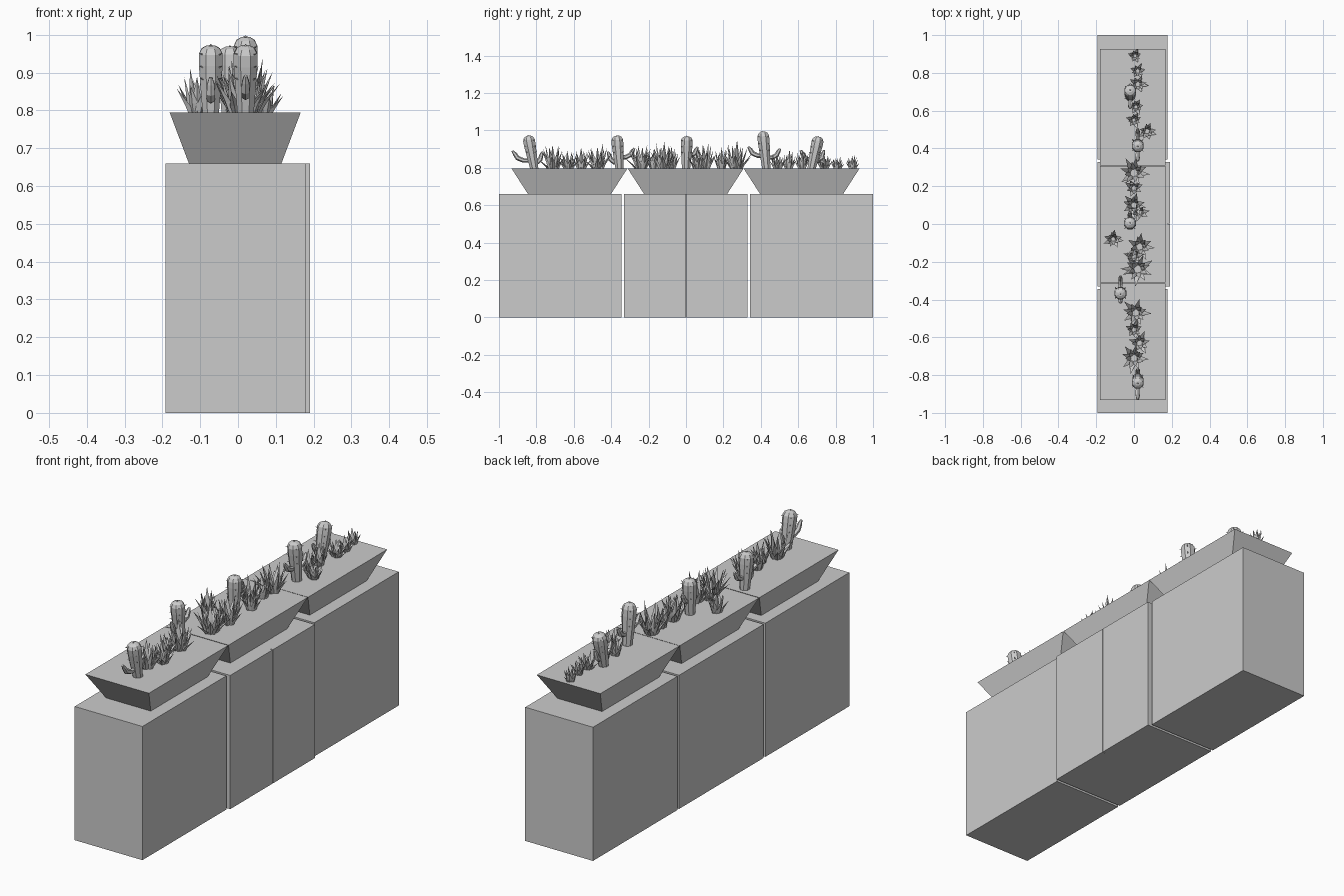
import bpy, bmesh, math, random
from mathutils import Vector

if "Cube" in bpy.data.objects:
    bpy.data.objects.remove(bpy.data.objects["Cube"])

random.seed(4)


def finish(bm, name):
    bmesh.ops.recalc_face_normals(bm, faces=bm.faces)
    me = bpy.data.meshes.new(name)
    bm.to_mesh(me)
    bm.free()
    ob = bpy.data.objects.new(name, me)
    bpy.context.collection.objects.link(ob)
    return ob


def frustum(name, low, high, z0, z1):
    """Closed block between two rectangles (x0, x1, y0, y1)."""
    bm = bmesh.new()
    rings = []
    for (x0, x1, y0, y1), z in ((low, z0), (high, z1)):
        rings.append([bm.verts.new((x, y, z)) for x, y in
                      ((x0, y0), (x1, y0), (x1, y1), (x0, y1))])
    a, b = rings
    bm.faces.new(a)
    bm.faces.new(b)
    for i in range(4):
        j = (i + 1) % 4
        bm.faces.new((a[i], a[j], b[j], b[i]))
    return finish(bm, name)


def loft(bm, path, radii, sides):
    """Low-poly tube through path points, capped at both ends."""
    pts = [Vector(p) for p in path]
    rings = []
    for i, p in enumerate(pts):
        t = (pts[min(i + 1, len(pts) - 1)] - pts[max(i - 1, 0)]).normalized()
        u = Vector((1, 0, 0))
        u = (u - t * u.dot(t)).normalized()
        v = t.cross(u)
        ring = []
        for k in range(sides):
            a = 2 * math.pi * (k + 0.5) / sides
            ring.append(bm.verts.new(p + radii[i] * (u * math.cos(a) + v * math.sin(a))))
        rings.append(ring)
    for a, b in zip(rings, rings[1:]):
        for k in range(sides):
            j = (k + 1) % sides
            bm.faces.new((a[k], a[j], b[j], b[k]))
    bm.faces.new(rings[0])
    bm.faces.new(rings[-1])


def cactus(name, x, y, top, lean, arms):
    bm = bmesh.new()
    h = top - 0.79

    def at(f):
        return Vector((x, y + lean * f, 0.79 + h * f))
    # ribbed trunk widening upward, with a domed cap
    fr = [0, 0.3, 0.7, 0.86, 0.94, 0.98]
    loft(bm, [at(f) for f in fr], [0.023, 0.028, 0.034, 0.034, 0.026, 0.012], 8)
    # curled arms: (start fraction, reach along y, rise)
    for f, reach, rise in arms:
        p = at(f)
        path = [p + Vector((0, reach * a, rise * b)) for a, b in
                ((0, 0), (0.45, 0.05), (0.75, 0.3), (0.88, 0.7), (1, 1))]
        loft(bm, path, [0.009, 0.012, 0.013, 0.011, 0.005], 6)
    # short spines
    for f in (0.45, 0.62, 0.8):
        for k in range(4):
            a = math.pi / 4 + k * math.pi / 2
            d = Vector((math.cos(a), math.sin(a), 0.3))
            loft(bm, [at(f) + d * 0.028, at(f) + d * 0.041], [0.003, 0.0006], 3)
    loft(bm, [at(0.96), at(1)], [0.006, 0.002], 4)
    finish(bm, name)


def tuft(name, x, y, spread, height, count):
    """Rosette of folded pointed leaves, outer ones leaning out further."""
    bm = bmesh.new()
    for i in range(count):
        a = i * 2.4 + random.uniform(-0.2, 0.2)
        f = (i + 0.5) / count
        out = Vector((math.cos(a), math.sin(a), 0))
        side = Vector((-out.y, out.x, 0))
        reach = spread * (0.25 + 0.75 * f) * random.uniform(0.85, 1.05)
        h = height * (1 - 0.5 * f) * random.uniform(0.85, 1.05)
        base = Vector((x, y, 0.785)) + out * spread * 0.18
        w = 0.006 + 0.05 * height
        rows = []
        for t, wid in ((0, 0.6), (0.4, 1.0)):
            c = base + out * reach * 0.8 * t ** 1.3 + Vector((0, 0, h * t))
            rows.append([bm.verts.new(c + side * w * wid),
                         bm.verts.new(c + out * w * 0.7),
                         bm.verts.new(c - side * w * wid),
                         bm.verts.new(c - out * w * 0.15)])
        tip = bm.verts.new(base + out * reach * 0.82 + Vector((0, 0, h)))
        for k in range(4):
            j = (k + 1) % 4
            bm.faces.new((rows[0][k], rows[0][j], rows[1][j], rows[1][k]))
            bm.faces.new((rows[1][k], rows[1][j], tip))
        bm.faces.new(rows[0])
    finish(bm, name)


# cabinets
for i, (y0, y1) in enumerate(((-1, -0.345), (-0.332, 0.328), (0.341, 1))):
    r = (-0.192, 0.178, y0, y1)
    frustum(f"cabinet_{i + 1}", r, r, 0, 0.66)

# pair of doors on the middle cabinet
for i, (y0, y1) in enumerate(((-0.332, -0.001), (0.003, 0.328))):
    r = (0.178, 0.19, y0, y1)
    frustum(f"door_{i + 1}", r, r, 0, 0.66)

# flared planter trays
for i, c in enumerate((-0.623, -0.002, 0.618)):
    frustum(f"planter_{i + 1}", (-0.13, 0.115, c - 0.222, c + 0.222),
            (-0.181, 0.166, c - 0.309, c + 0.309), 0.66, 0.795)

# cacti
cacti = [
    (0.02, -0.81, 0.975, -0.035, ((0.25, -0.11, 0.055), (0.2, 0.05, 0.06))),
    (-0.072, -0.355, 0.975, -0.015, ((0.35, 0.085, 0.05), (0.2, -0.06, 0.06))),
    (-0.022, 0.0, 0.972, 0.005, ((0.4, 0.06, 0.05),)),
    (0.02, 0.43, 0.998, -0.02, ((0.35, -0.09, 0.05), (0.3, 0.08, 0.05))),
    (-0.02, 0.67, 0.97, 0.04, ((0.3, -0.07, 0.05), (0.25, 0.06, 0.06))),
]
for i, c in enumerate(cacti):
    cactus(f"cactus_{i + 1}", *c)

# spiky leaf tufts: x, y, spread, height, leaf count
tufts = [
    (0.0, -0.71, 0.09, 0.15, 16), (0.03, -0.63, 0.07, 0.12, 12),
    (0.0, -0.56, 0.06, 0.13, 12), (0.01, -0.47, 0.09, 0.15, 16),
    (0.02, -0.24, 0.10, 0.15, 18), (-0.11, -0.08, 0.06, 0.13, 14),
    (0.03, -0.12, 0.09, 0.16, 14), (0.0, -0.17, 0.06, 0.12, 10),
    (0.0, 0.10, 0.08, 0.15, 16), (0.03, 0.06, 0.06, 0.12, 10),
    (0.0, 0.19, 0.06, 0.13, 10), (0.0, 0.27, 0.10, 0.16, 16),
    (0.07, 0.49, 0.06, 0.10, 14), (0.0, 0.55, 0.05, 0.11, 12),
    (0.01, 0.62, 0.05, 0.12, 12), (0.02, 0.74, 0.06, 0.09, 14),
    (0.02, 0.81, 0.05, 0.08, 12), (0.005, 0.89, 0.045, 0.09, 12),
]
for i, t in enumerate(tufts):
    tuft(f"leaf_tuft_{i + 1}", *t)
